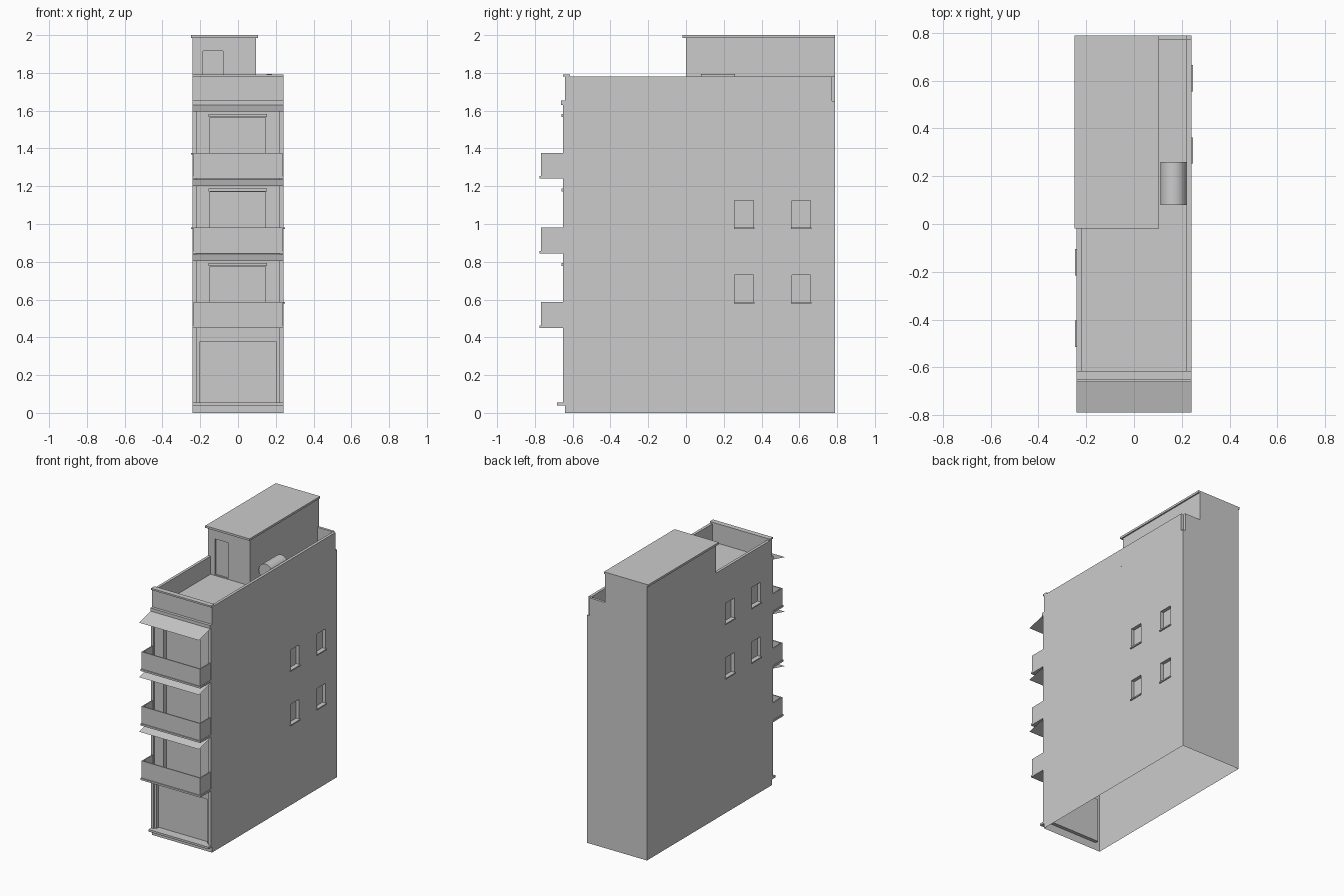
import bpy, bmesh, math
from mathutils import Matrix

if "Cube" in bpy.data.objects:
    bpy.data.objects.remove(bpy.data.objects["Cube"])


def finish(name, bm):
    me = bpy.data.meshes.new(name)
    bm.to_mesh(me)
    bm.free()
    ob = bpy.data.objects.new(name, me)
    bpy.context.collection.objects.link(ob)
    return ob


def add_box(bm, x0, x1, y0, y1, z0, z1):
    m = Matrix.Translation(((x0 + x1) / 2, (y0 + y1) / 2, (z0 + z1) / 2)) \
        @ Matrix.Diagonal((x1 - x0, y1 - y0, z1 - z0, 1))
    bmesh.ops.create_cube(bm, size=1, matrix=m)


def boxes(name, *dims):
    bm = bmesh.new()
    for d in dims:
        add_box(bm, *d)
    return finish(name, bm)


def carve(ob, pockets):
    """Cut box pockets out of an object and bake the result."""
    cutter = boxes(ob.name + "_cutter", *pockets)
    cutter.hide_render = True
    mod = ob.modifiers.new("pockets", 'BOOLEAN')
    mod.operation = 'DIFFERENCE'
    mod.solver = 'EXACT'
    mod.object = cutter
    dg = bpy.context.evaluated_depsgraph_get()
    me = bpy.data.meshes.new_from_object(ob.evaluated_get(dg))
    ob.modifiers.clear()
    ob.data = me
    bpy.data.objects.remove(cutter)


W, FRONT, BACK, ROOF, TOP = 0.24, -0.64, 0.79, 1.65, 1.78
FLOORS = [0.45, 0.845, 1.24]           # balcony undersides

# side windows: (side, y centre, sill height)
windows = [(1, y, z) for y in (0.308, 0.61) for z in (0.585, 0.98)]
windows += [(-1, y, z) for y in (-0.16, -0.46) for z in (0.98, 1.375)]

# main block with shopfront, balcony doors and side windows carved in
pockets = [(-0.205, 0.205, FRONT - 0.1, FRONT + 0.025, 0.055, 0.375)]
for z in FLOORS:
    pockets.append((-0.148, 0.145, FRONT - 0.1, FRONT + 0.03, z + 0.02, z + 0.325))
for s, y, z in windows:
    xa, xb = sorted((s * (W - 0.025), s * (W + 0.1)))
    pockets.append((xa, xb, y - 0.05, y + 0.05, z, z + 0.145))
body = boxes("main_block", (-W, W, FRONT, BACK, 0, ROOF))
carve(body, pockets)

# open underside
bm = bmesh.new()
bm.from_mesh(body.data)
under = [f for f in bm.faces if f.calc_center_median().z < 0.001]
bmesh.ops.delete(bm, geom=under, context='FACES')
bm.to_mesh(body.data)
bm.free()

# window sills
for i, (s, y, z) in enumerate(windows):
    xa, xb = sorted((s * (W - 0.024), s * (W + 0.008)))
    boxes(f"window_sill_{i}", (xa, xb, y - 0.055, y + 0.055, z - 0.007, z + 0.002))

# facade: corner pilasters, entrance step, cornice
boxes("pilasters", *[(min(s * 0.22, s * W), max(s * 0.22, s * W), -0.652, FRONT, 0.055, 1.63)
                     for s in (-1, 1)])
boxes("entrance_step", (-W, W, -0.682, FRONT, 0.04, 0.055))
boxes("cornice", (-W, W, -0.661, FRONT, 1.63, 1.653))

# balconies, door headers and thin sloping awnings
for i, z in enumerate(FLOORS):
    h, t = z + 0.137, 0.008
    boxes(f"balcony_{i}",
          (-W, W, -0.775, FRONT, z, z + 0.013),
          (-0.235, 0.235, -0.768, -0.768 + t, z + 0.013, h),
          (-0.235, -0.235 + t, -0.768 + t, FRONT, z + 0.013, h),
          (0.235 - t, 0.235, -0.768 + t, FRONT, z + 0.013, h))
    boxes(f"door_header_{i}", (-0.155, 0.153, -0.658, FRONT, z + 0.327, z + 0.343))
    bm = bmesh.new()
    za = z + 0.39
    bm.faces.new([bm.verts.new(p) for p in (
        (-W, -0.79, za - 0.035), (W, -0.79, za - 0.035), (W, -0.65, za), (-W, -0.65, za))])
    finish(f"awning_{i}", bm)

# roof parapets, with a small notch left at the back right corner
boxes("parapet",
      (-W, W, FRONT, -0.617, ROOF, TOP),
      (-W, -0.22, -0.617, 0.0, ROOF, TOP),
      (0.22, W, -0.617, 0.772, ROOF, TOP),
      (0.095, 0.22, 0.772, BACK, ROOF, TOP))
boxes("front_coping", (-W, W, -0.652, -0.615, TOP, 1.792))

# stair house with recessed door and roof slab
house = boxes("stair_house", (-W, 0.095, 0, BACK, ROOF, 1.985))
carve(house, [(-0.185, -0.08, -0.1, 0.012, ROOF + 0.005, 1.915)])
boxes("stair_house_roof", (-0.25, 0.105, -0.018, BACK, 1.985, 2.0))

# rooftop water tank on two low supports
bm = bmesh.new()
bmesh.ops.create_cone(bm, cap_ends=True, segments=32, radius1=0.055, radius2=0.055, depth=0.18,
                      matrix=Matrix.Translation((0.165, 0.17, 1.74))
                      @ Matrix.Rotation(math.pi / 2, 4, 'X'))
tank = finish("water_tank", bm)
bpy.context.view_layer.objects.active = tank
tank.select_set(True)
bpy.ops.object.shade_smooth_by_angle()
boxes("tank_supports", *[(0.13, 0.2, y, y + 0.015, ROOF, 1.70) for y in (0.11, 0.215)])
